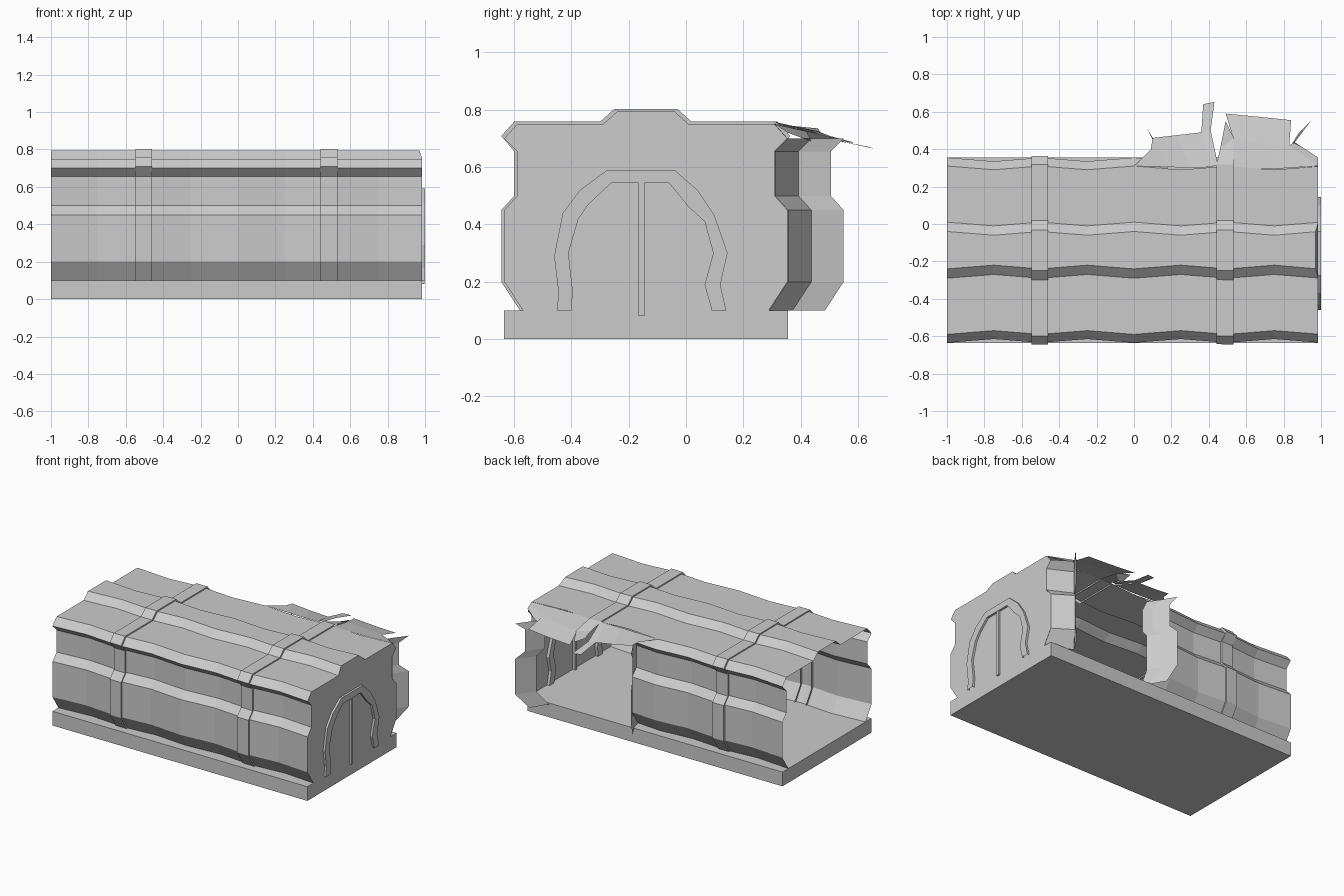
import bpy
import bmesh

if "Cube" in bpy.data.objects:
    bpy.data.objects.remove(bpy.data.objects["Cube"], do_unlink=True)

GREY = (0.6, 0.6, 0.6, 1)
mat = bpy.data.materials.new("plain grey")
mat.use_nodes = True
mat.diffuse_color = GREY
mat.node_tree.nodes["Principled BSDF"].inputs["Base Color"].default_value = GREY

MID, END, HOLE = -0.14, 0.985, 0.18
# half cross-section: distance from the middle line, height
HALF = [(.43, .1), (.495, .2), (.495, .45), (.45, .5), (.45, .655),
        (.495, .70), (.45, .75), (.15, .75), (.10, .795)]
EAVE = 11  # first profile point of the rear eave


def finish(name, bm):
    mesh = bpy.data.meshes.new(name)
    bm.to_mesh(mesh)
    bm.free()
    mesh.materials.append(mat)
    obj = bpy.data.objects.new(name, mesh)
    bpy.context.collection.objects.link(obj)
    return obj


def sheet(name, columns, keep=lambda c, r: True, caps=()):
    """Join neighbouring columns of points with flat faces."""
    bm = bmesh.new()
    vs = [[bm.verts.new(p) for p in col] for col in columns]
    for c in range(len(vs) - 1):
        for r in range(len(vs[c]) - 1):
            if keep(c, r):
                bm.faces.new((vs[c][r], vs[c + 1][r], vs[c + 1][r + 1], vs[c][r + 1]))
    for c in caps:
        bm.faces.new(vs[c])
    loose = [v for v in bm.verts if not v.link_faces]
    bmesh.ops.delete(bm, geom=loose, context='VERTS')
    return finish(name, bm)


def box(name, lo, hi):
    bm = bmesh.new()
    bmesh.ops.create_cube(bm, size=1)
    for v in bm.verts:
        v.co = [(a + b) / 2 + c * (b - a) for a, b, c in zip(lo, hi, v.co)]
    return finish(name, bm)


def wave(x):
    return 0.02 * (1 - abs(4 * (x % 0.5) - 1))


def section(x, out=0.0):
    """Full cross-section at x, pushed outward by out."""
    def pt(side, w, z):
        px = 0.97 if x == END and z > .78 else x
        return (px, MID + side * (w - wave(x) + out), z + (out * .7 if z > .68 else 0))
    return [pt(-1, w, z) for w, z in HALF] + [pt(1, w, z) for w, z in reversed(HALF)]


# base slab and wavy shell, with the rear wall missing beyond the hole
box("base_slab", (-1, -.635, 0), (END, .355, .1))
xs = [-1, -.75, -.5, -.25, 0, HOLE, .25, .5, .75, END]
sheet("shell", [section(x) for x in xs],
      lambda c, r: xs[c] < HOLE or r < EAVE, caps=[len(xs) - 1])

# raised bands, the second one torn off at the rear eave
for name, x0, x1, last in (("band_right", -.548, -.46, 99), ("band_left", .442, .533, EAVE)):
    sheet(name, [section(x, o) for x, o in ((x0, -.015), (x0, .012), (x1, .012), (x1, -.015))],
          lambda c, r: r < last)


# wall flaps bent outward on both sides of the hole
def wall_flap(name, path):
    sheet(name, [[(x + (w - .495) * k, y + w - .495, z) for w, z in HALF[:6]]
                 for x, y, k in path])


wall_flap("end_wall_flap", [(END, .355, 0), (.86, .437, .8), (.945, .55, 1)])
wall_flap("mid_wall_flap", [(HOLE, .34, 0), (.13, .41, -.5), (.07, .51, -.5)])

# torn roof pieces hanging over the hole
sheet("roof_flap_right", [
    [(.53, .30, .75), (.53, .46, .72), (.49, .59, .685)],
    [(.75, .295, .75), (.72, .43, .725), (.68, .572, .685)],
    [(END, .31, .75), (.83, .42, .725), (.84, .555, .69)]])
sheet("roof_flap_corner", [
    [(END, .31, .75), (.83, .42, .725)], [(END, .355, .72), (.86, .437, .69)]])
sheet("roof_flap_middle", [
    [(HOLE, .305, .75), (.10, .46, .735)], [(.30, .30, .75), (.23, .475, .715)],
    [(.42, .305, .75), (.36, .49, .70)]])
sheet("roof_eave_tip", [
    [(0, .31, .75), (.09, .40, .74)], [(HOLE, .305, .75), (.10, .46, .735)]])
sheet("torn_band_tip", [
    [(.41, .31, .755), (.36, .49, .70), (.37, .64, .67)],
    [(.45, .31, .757), (.41, .50, .70), (.43, .653, .665)]])
sheet("torn_band_side", [
    [(.44, .31, .757), (.46, .40, .72), (.475, .45, .68)],
    [(.533, .31, .757), (.533, .46, .725), (.49, .55, .69)]])

# crooked arch frame and centre bar on the closed end
outer = [(-.45, .1), (-.445, .165), (-.46, .29), (-.43, .44), (-.37, .52), (-.275, .59),
         (-.04, .59), (.04, .52), (.10, .43), (.145, .30), (.12, .19), (.14, .1)]
inner = [(-.40, .1), (-.395, .165), (-.41, .30), (-.375, .42), (-.34, .47), (-.26, .545),
         (-.06, .545), (.01, .46), (.065, .41), (.095, .30), (.065, .19), (.09, .1)]
rims = [[(x, y, z) for y, z in line] for x, line in
        ((.965, outer), (1, outer), (1, inner), (.965, inner), (.965, outer))]
sheet("arch_frame", rims)
box("arch_centre_bar", (.965, -.165, .08), (.998, -.145, .545))
